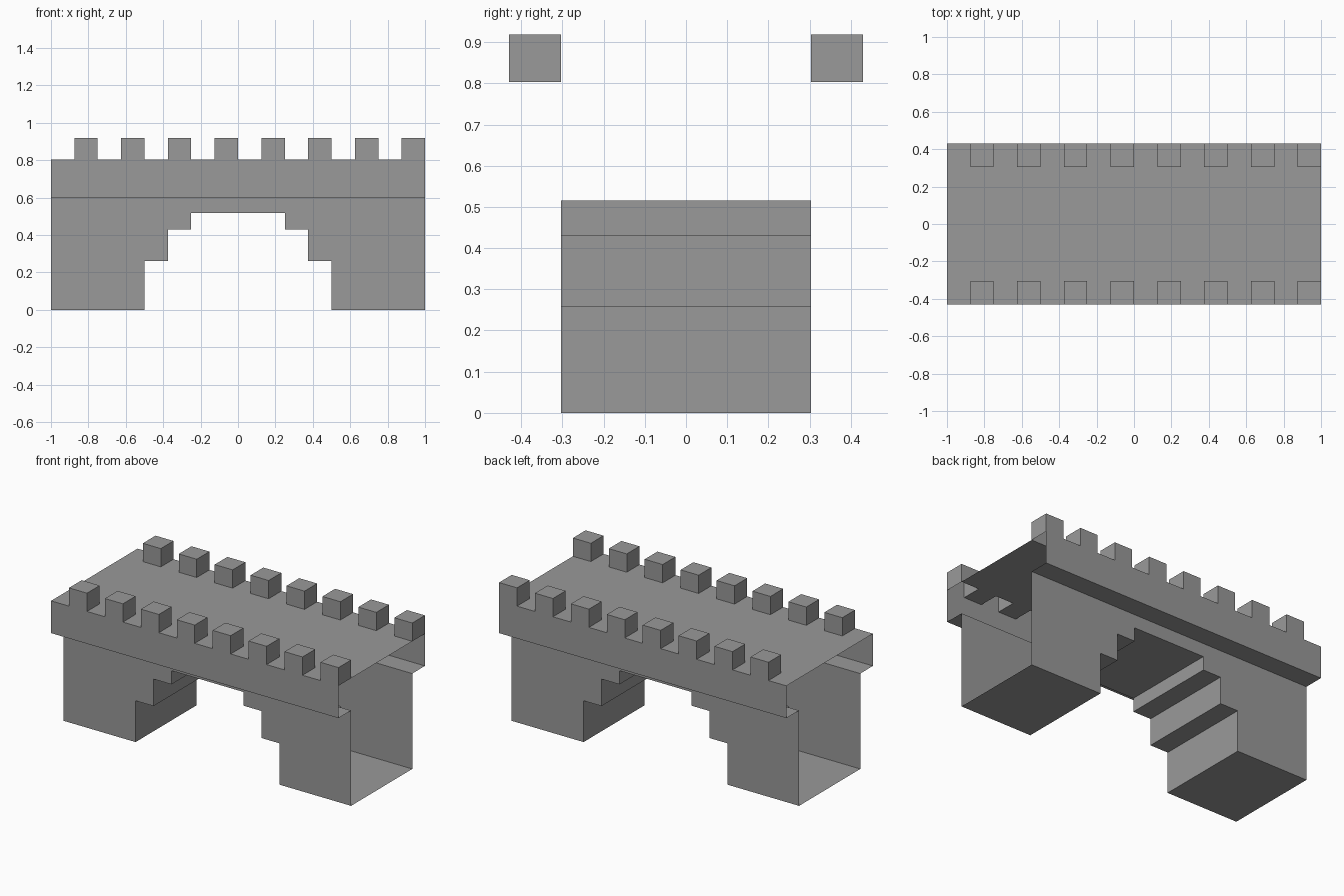
import bpy, bmesh

if "Cube" in bpy.data.objects:
    bpy.data.objects.remove(bpy.data.objects["Cube"])

W, N = 0.43, 0.304            # half width of deck, half width of piers
LEDGE, DECK, TOP = 0.6, 0.803, 0.918
MERLONS = [-0.875 + 0.25 * i for i in range(8)]
MW = 0.125

stone = bpy.data.materials.new("dark_grey_stone")
stone.diffuse_color = (0.32, 0.32, 0.32, 1)
stone.use_nodes = True
stone.node_tree.nodes["Principled BSDF"].inputs["Base Color"].default_value = stone.diffuse_color


def build(name, polys):
    bm = bmesh.new()
    for p in polys:
        bm.faces.new([bm.verts.new(c) for c in p])
    bmesh.ops.remove_doubles(bm, verts=bm.verts, dist=1e-4)
    me = bpy.data.meshes.new(name)
    bm.to_mesh(me)
    bm.free()
    me.materials.append(stone)
    ob = bpy.data.objects.new(name, me)
    bpy.context.collection.objects.link(ob)
    return ob


def mirrored(polys):
    # add the copy on the other side of y = 0 with flipped winding
    return polys + [[(x, -y, z) for x, y, z in reversed(p)] for p in polys]


def level(x0, x1, y0, y1, z, up=True):
    q = [(x0, y0, z), (x1, y0, z), (x1, y1, z), (x0, y1, z)]
    return q if up else q[::-1]


# Stepped arch: open-ended shell with pier soles and arch treads
half = [(1, 0), (0.5, 0), (0.5, 0.26), (0.375, 0.26), (0.375, 0.43), (0.25, 0.43), (0.25, 0.516)]
path = [(-x, z) for x, z in half] + half[::-1]
side = [(x, -N, z) for x, z in path + [(1, LEDGE), (-1, LEDGE)]]
soffit = [[(a[0], N, a[1]), (b[0], N, b[1]), (b[0], -N, b[1]), (a[0], -N, a[1])]
          for a, b in zip(path, path[1:])]
build("stepped_arch", mirrored([side]) + soffit)

# Parapet band: overhanging ledge and outer wall
ledge = level(-1, 1, -W, -N, LEDGE, up=False)
wall = [(-1, -W, LEDGE), (1, -W, LEDGE), (1, -W, DECK), (-1, -W, DECK)]
build("parapet_band", mirrored([ledge, wall]))

# Deck: centre strip plus the gaps between battlements
gaps = [level(a, b, -W, -N, DECK)
        for a, b in zip([-1] + [m + MW for m in MERLONS], MERLONS)]
build("deck", mirrored(gaps) + [level(-1, 1, -N, N, DECK)])

# Battlements: hollow blocks, open underneath
blocks = []
for m in MERLONS:
    ring = [(m, -W), (m + MW, -W), (m + MW, -N), (m, -N)]
    blocks.append([(x, y, TOP) for x, y in ring])
    for a, b in zip(ring, ring[1:] + ring[:1]):
        blocks.append([(*a, DECK), (*b, DECK), (*b, TOP), (*a, TOP)])
build("battlements", mirrored(blocks))
